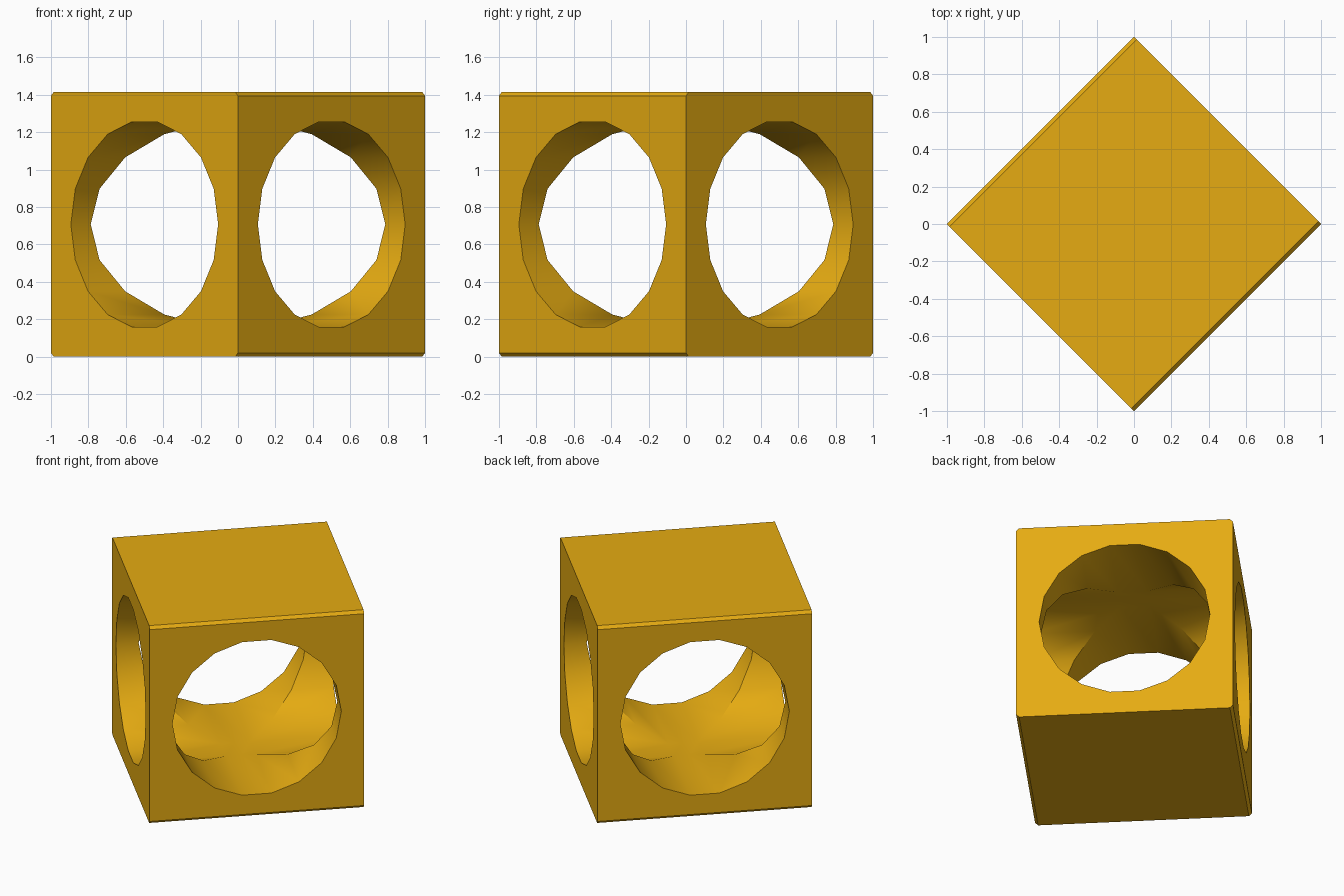
import bpy, bmesh, math
from mathutils import Matrix

if "Cube" in bpy.data.objects:
    bpy.data.objects.remove(bpy.data.objects["Cube"])

S = math.sqrt(2)      # cube side, so its diagonal is 2
R = 0.557             # tunnel radius
CH = 0.02             # chamfer size

gold = bpy.data.materials.new("golden yellow")
gold.diffuse_color = (0.79, 0.41, 0.006, 1)
gold.use_nodes = True
gold.node_tree.nodes["Principled BSDF"].inputs["Base Color"].default_value = gold.diffuse_color


def make_object(name, bm):
    bmesh.ops.recalc_face_normals(bm, faces=bm.faces)
    me = bpy.data.meshes.new(name)
    bm.to_mesh(me)
    bm.free()
    me.materials.append(gold)
    ob = bpy.data.objects.new(name, me)
    bpy.context.collection.objects.link(ob)
    return ob


# Cube block, with the four edges along one horizontal axis chamfered
turn = Matrix.Translation((0, 0, S / 2)) @ Matrix.Rotation(math.radians(45), 4, 'Z')
bm = bmesh.new()
bmesh.ops.create_cube(bm, size=S)
edges = [e for e in bm.edges if abs(e.verts[0].co.x - e.verts[1].co.x) > 1]
bmesh.ops.bevel(bm, geom=edges, offset=CH, segments=1, affect='EDGES')
bm.transform(turn)
block = make_object("pierced_block", bm)

# Two crossing 18-sided tunnels through the upright faces
cutters = []
for i in range(2):
    bm = bmesh.new()
    rings = []
    for x in (-1, 1):
        rings.append([bm.verts.new((x, R * math.cos(k * math.pi / 9), R * math.sin(k * math.pi / 9)))
                      for k in range(18)])
    for k in range(18):
        j = (k + 1) % 18
        bm.faces.new((rings[0][k], rings[0][j], rings[1][j], rings[1][k]))
    for ring in rings:
        bm.faces.new(ring)
    bm.transform(turn @ Matrix.Rotation(i * math.pi / 2, 4, 'Z'))
    cutter = make_object("tunnel_cutter_%d" % (i + 1), bm)
    cutter.hide_render = True
    cutters.append(cutter)
    mod = block.modifiers.new("tunnel", 'BOOLEAN')
    mod.operation = 'DIFFERENCE'
    mod.solver = 'EXACT'
    mod.object = cutter

# Bake the cuts and remove the cutters
dg = bpy.context.evaluated_depsgraph_get()
baked = bpy.data.meshes.new_from_object(block.evaluated_get(dg))
block.modifiers.clear()
block.data = baked
for cutter in cutters:
    bpy.data.objects.remove(cutter)

# Smooth tunnel walls, crisp outer edges
bpy.ops.object.select_all(action='DESELECT')
block.select_set(True)
bpy.context.view_layer.objects.active = block
bpy.ops.object.shade_smooth_by_angle(angle=math.radians(30))
